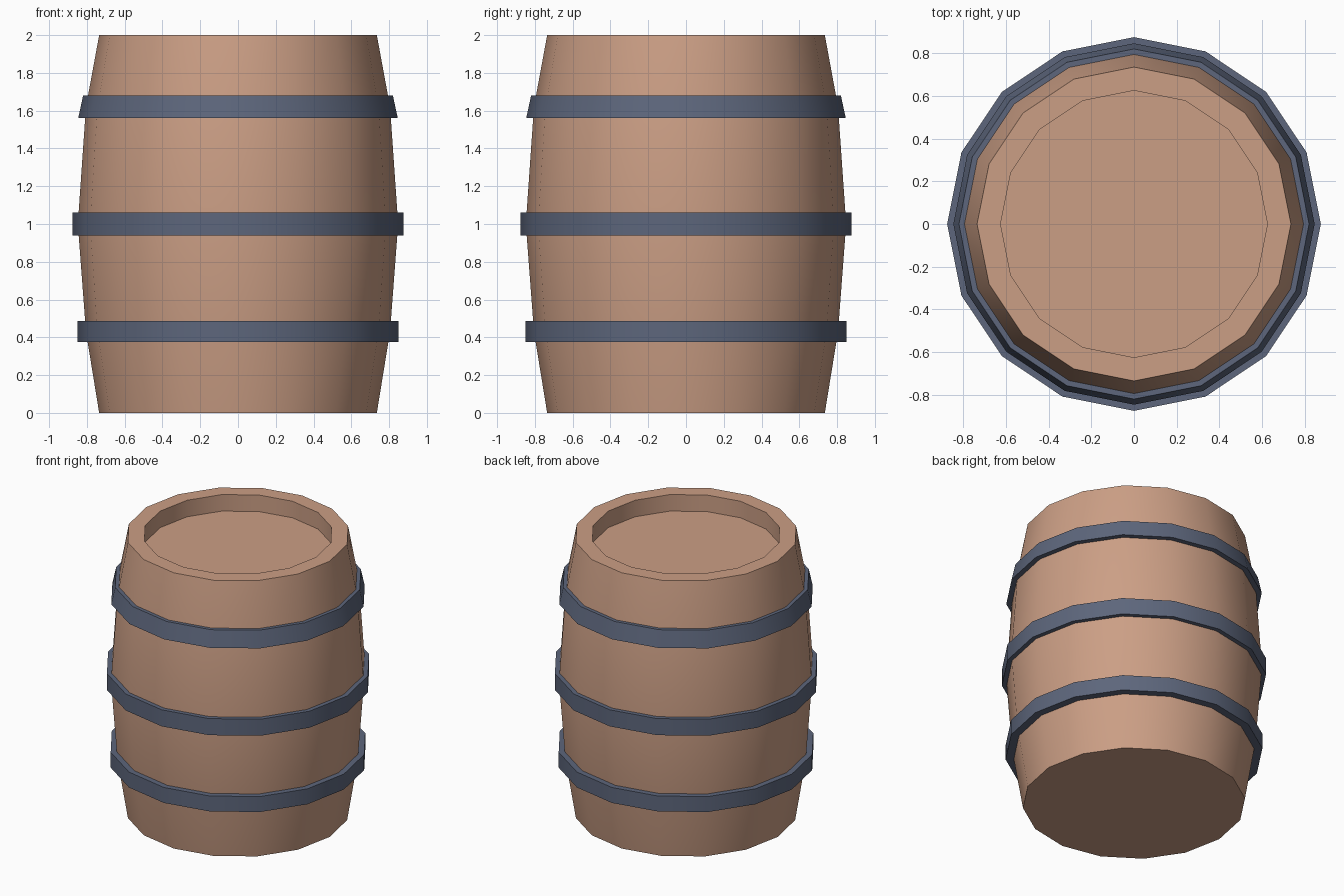
import bpy, bmesh, math

if "Cube" in bpy.data.objects:
    bpy.data.objects.remove(bpy.data.objects["Cube"])

SIDES = 16


def material(name, rgb):
    m = bpy.data.materials.new(name)
    m.diffuse_color = (*rgb, 1)
    m.use_nodes = True
    m.node_tree.nodes["Principled BSDF"].inputs["Base Color"].default_value = m.diffuse_color
    return m


def lathe(name, profile, mat, closed=False):
    """Revolve (radius, z) points around z; open profiles get end caps."""
    bm = bmesh.new()
    rings = []
    for r, z in profile:
        rings.append([bm.verts.new((r * math.cos(i * math.tau / SIDES),
                                    r * math.sin(i * math.tau / SIDES), z))
                      for i in range(SIDES)])
    pairs = list(zip(rings, rings[1:]))
    if closed:
        pairs.append((rings[-1], rings[0]))
    for a, b in pairs:
        for i in range(SIDES):
            j = (i + 1) % SIDES
            bm.faces.new((a[i], a[j], b[j], b[i]))
    if not closed:
        bm.faces.new(rings[0][::-1])
        bm.faces.new(rings[-1])
    bmesh.ops.recalc_face_normals(bm, faces=bm.faces)
    me = bpy.data.meshes.new(name)
    bm.to_mesh(me)
    bm.free()
    me.materials.append(mat)
    ob = bpy.data.objects.new(name, me)
    bpy.context.collection.objects.link(ob)
    bpy.context.view_layer.objects.active = ob
    ob.select_set(True)
    bpy.ops.object.shade_smooth_by_angle(angle=math.radians(30))
    ob.select_set(False)
    return ob


wood = material("warm wood", (0.60, 0.345, 0.235))
steel = material("blue grey steel", (0.109, 0.133, 0.20))

# bulging body with a recessed lid
lathe("barrel_body", [(0.735, 0), (0.805, 0.43), (0.848, 1.0), (0.805, 1.62),
                      (0.735, 2.0), (0.625, 2.0), (0.625, 1.88)], wood)

# hoops: bottom z, top z, outer radius at bottom and top, inner radius
for name, z0, z1, r0, r1, ri in (
        ("lower_hoop", 0.375, 0.487, 0.85, 0.85, 0.79),
        ("middle_hoop", 0.94, 1.06, 0.875, 0.875, 0.84),
        ("upper_hoop", 1.56, 1.68, 0.846, 0.82, 0.79)):
    lathe(name, [(r0, z0), (r1, z1), (ri, z1), (ri, z0)], steel, closed=True)
